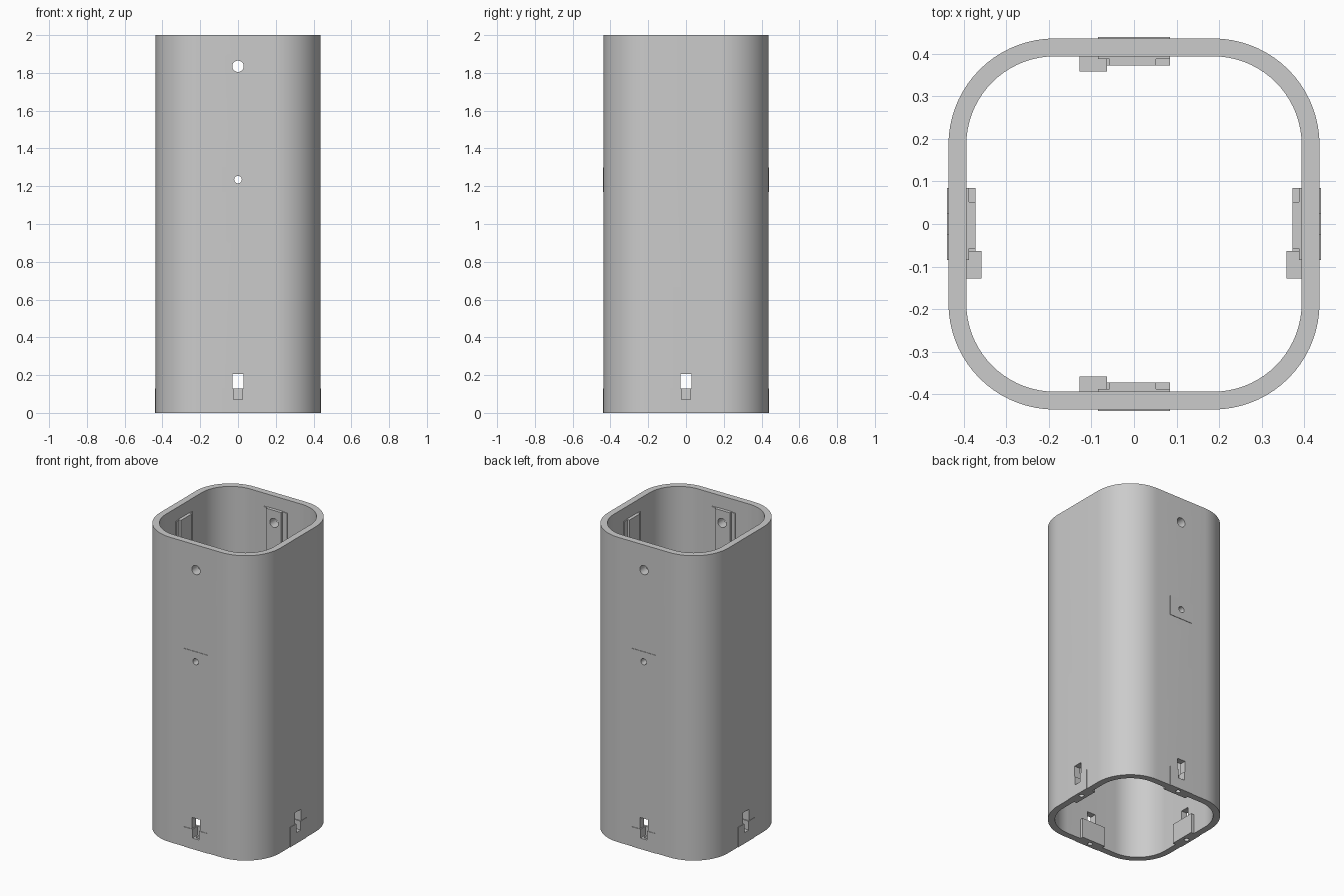
import bpy, bmesh, math
from mathutils import Matrix, Vector

cube = bpy.data.objects.get("Cube")
if cube:
    bpy.data.objects.remove(cube, do_unlink=True)

grey = bpy.data.materials.new("plain grey")
grey.use_nodes = True
grey.diffuse_color = (0.6, 0.6, 0.6, 1)
grey.node_tree.nodes["Principled BSDF"].inputs["Base Color"].default_value = (0.6, 0.6, 0.6, 1)

OUTER, INNER, FLAT = 0.436, 0.394, 0.186   # wall faces and half-length of the flat
PROUD, PAD_IN, TAB_IN = 0.439, 0.373, 0.358
PAD_W = 0.085
WALLS = {"front": ("y", -1), "back": ("y", 1), "right": ("x", -1), "left": ("x", 1)}


def make(name, bm):
    bmesh.ops.recalc_face_normals(bm, faces=bm.faces)
    mesh = bpy.data.meshes.new(name)
    bm.to_mesh(mesh)
    bm.free()
    mesh.materials.append(grey)
    obj = bpy.data.objects.new(name, mesh)
    bpy.context.collection.objects.link(obj)
    return obj


def wall_box(name, wall, u, d, z):
    """Box on a wall: u runs along it, d is the distance from the centre."""
    axis, sign = WALLS[wall]
    across = [sign * v for v in d]
    spans = (u, across, z) if axis == "y" else (across, u, z)
    size = [abs(b - a) for a, b in spans]
    mid = Vector([(a + b) / 2 for a, b in spans])
    bm = bmesh.new()
    bmesh.ops.create_cube(bm, size=1, matrix=Matrix.Translation(mid) @ Matrix.Diagonal((*size, 1)))
    return make(name, bm)


def rod(name, centre, radius, length, along_y=False):
    bm = bmesh.new()
    turn = Matrix.Rotation(math.pi / 2 if along_y else 0, 4, "X")
    bmesh.ops.create_cone(bm, cap_ends=True, segments=32, radius1=radius, radius2=radius,
                          depth=length, matrix=Matrix.Translation(centre) @ turn)
    return make(name, bm)


def rounded_square(half, steps=18):
    radius = half - FLAT
    points = []
    for corner in range(4):
        cx = FLAT if corner in (0, 3) else -FLAT
        cy = FLAT if corner < 2 else -FLAT
        for i in range(steps + 1):
            a = math.pi / 2 * (corner + i / steps)
            points.append((cx + radius * math.cos(a), cy + radius * math.sin(a)))
    return points


def cut(obj, cutters):
    bpy.context.view_layer.objects.active = obj
    for c in cutters:
        mod = obj.modifiers.new("cut", "BOOLEAN")
        mod.operation = "DIFFERENCE"
        mod.solver = "EXACT"
        mod.object = c
        bpy.ops.object.modifier_apply(modifier=mod.name)


# Hollow rounded-square tube
bm = bmesh.new()
loops = [[bm.verts.new((x, y, z)) for x, y in rounded_square(half)]
         for half, z in ((OUTER, 0), (OUTER, 2), (INNER, 2), (INNER, 0))]
for k in range(4):
    a, b = loops[k], loops[(k + 1) % 4]
    for i in range(len(a)):
        j = (i + 1) % len(a)
        bm.faces.new((a[i], a[j], b[j], b[i]))
tube = make("tube_shell", bm)

# Cutters for the screw holes through front and back
upper_hole = rod("upper_hole_cutter", (0, 0, 1.835), 0.03, 1.2, True)
middle_hole = rod("middle_hole_cutter", (0, 0, 1.235), 0.02, 1.2, True)
cutters = [upper_hole, middle_hole]
cut(tube, cutters)
parts = [tube]

for wall, (axis, sign) in WALLS.items():
    # Slot, groove and foot hole at the bottom of each wall
    window = wall_box("window_cutter", wall, (-0.03, 0.03), (0.36, 0.46), (0.13, 0.205))
    groove = wall_box("groove_cutter", wall, (-0.023, 0.023), (0.387, 0.46), (0.072, 0.14))
    spot = (0, sign * 0.408, 0.03) if axis == "y" else (sign * 0.408, 0, 0.03)
    foot_hole = rod("foot_hole_cutter", spot, 0.015, 0.1)
    slot = [window, groove, foot_hole]
    cutters += slot
    cut(tube, slot)

    bottom = wall_box(wall + "_bottom_pad", wall, (-PAD_W, PAD_W), (PAD_IN, PROUD), (0, 0.13))
    cut(bottom, [groove, foot_hole])

    # Upper guide: thin backing plate, raised centre and side tab
    plate = wall_box(wall + "_guide_plate", wall, (-PAD_W, PAD_W), (0.388, 0.41), (1.6, 1.915))
    guide = wall_box(wall + "_guide_block", wall, (-0.058, 0.052), (PAD_IN, 0.412), (1.6, 1.917))
    tab = wall_box(wall + "_side_tab", wall, (-0.128, -0.064), (TAB_IN, 0.41), (1.45, 1.6))
    parts += [bottom, plate, guide, tab]

    # Middle pads only on the front and back
    if axis == "y":
        cut(plate, [upper_hole])
        cut(guide, [upper_hole])
        middle = wall_box(wall + "_middle_pad", wall, (-PAD_W, PAD_W), (PAD_IN, PROUD), (1.17, 1.3))
        cut(middle, [middle_hole])
        parts.append(middle)

for c in cutters:
    bpy.data.objects.remove(c, do_unlink=True)

# Smooth the round surfaces and keep the edges sharp
for obj in parts:
    bpy.ops.object.select_all(action="DESELECT")
    obj.select_set(True)
    bpy.context.view_layer.objects.active = obj
    bpy.ops.object.shade_smooth_by_angle(angle=math.radians(30))
